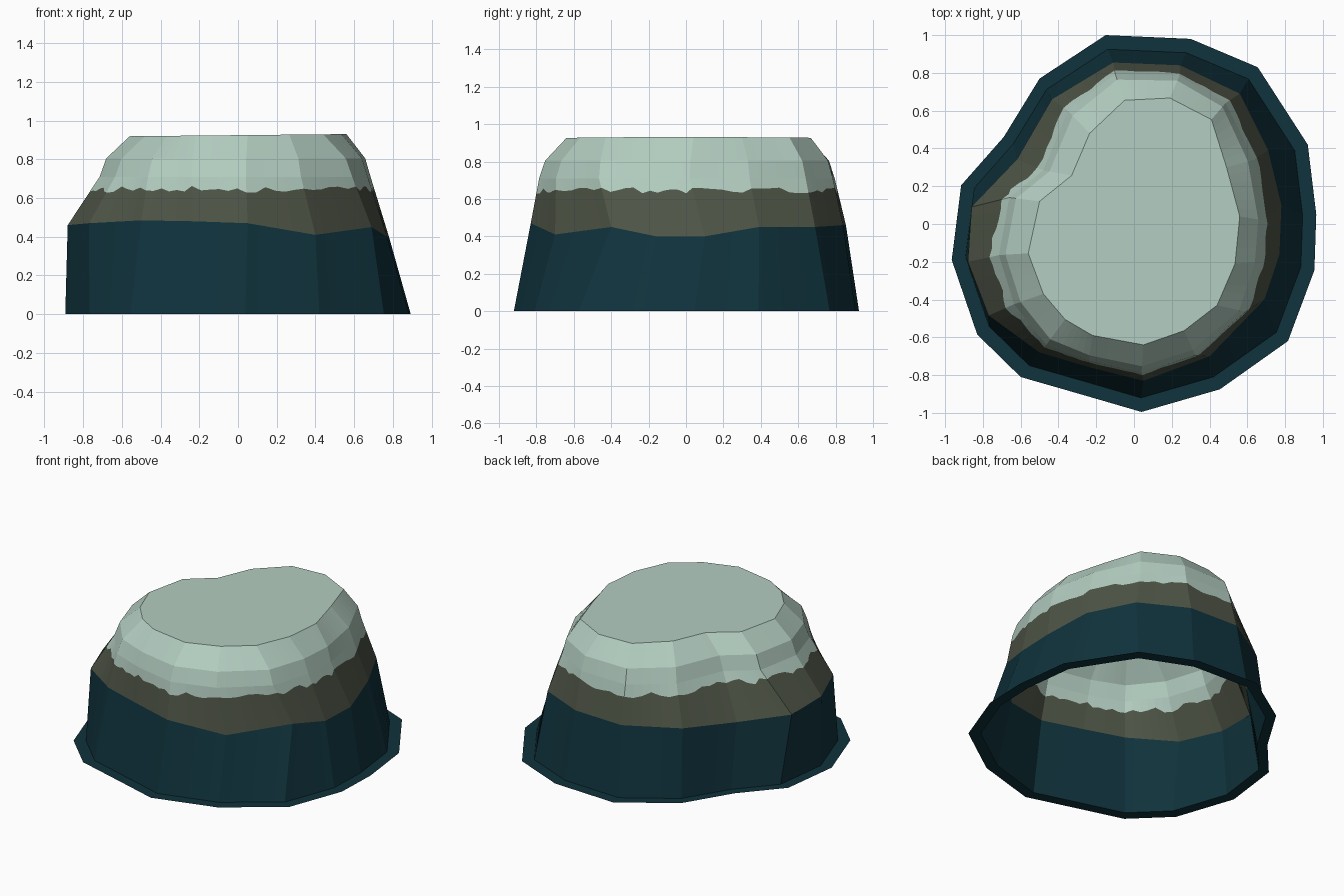
import bpy, bmesh, random
from mathutils import Vector

if "Cube" in bpy.data.objects:
    bpy.data.objects.remove(bpy.data.objects["Cube"])

random.seed(4)
SUB = 6  # columns per outline side

# Outlines seen from above, clockwise from the back
FOOT = [(-.15, 1), (.30, .98), (.655, .83), (.92, .42), (.965, .05), (.955, -.245),
        (.815, -.62), (.455, -.875), (.04, -.995), (-.28, -.902), (-.60, -.81),
        (-.83, -.585), (-.965, -.19), (-.915, .205), (-.69, .46), (-.50, .77)]
WAIST = [(-.11, .855), (.245, .84), (.56, .69), (.71, .39), (.78, .1), (.77, -.16),
         (.69, -.40), (.40, -.70), (.05, -.83), (-.23, -.76), (-.50, -.68),
         (-.77, -.485), (-.88, -.2), (-.86, .09), (-.62, .34), (-.435, .66)]
SHOULDER = [(-.10, .795), (.24, .785), (.485, .64), (.635, .34), (.685, .02), (.67, -.2),
            (.59, -.465), (.325, -.695), (.04, -.785), (-.24, -.725), (-.465, -.64),
            (-.635, -.425), (-.715, -.165), (-.66, .14), (-.48, .285), (-.35, .60)]
TOP = [(-.05, .655), (.19, .667), (.41, .553), (.49, .30), (.56, .04), (.535, -.21),
       (.44, -.43), (.265, -.565), (.05, -.64), (-.22, -.59), (-.365, -.505),
       (-.48, -.37), (-.56, -.155), (-.50, .12), (-.33, .257), (-.235, .48)]
WAIST_Z = [.46, .46, .45, .45, .40, .40, .45, .41, .47, .48, .485, .47, .46, .44, .42, .45]


def material(name, rgb):
    m = bpy.data.materials.new(name)
    m.diffuse_color = (*rgb, 1)
    m.use_nodes = True
    m.node_tree.nodes["Principled BSDF"].inputs["Base Color"].default_value = m.diffuse_color
    return m


def dense(ring):
    """Split every side of a ring into SUB straight pieces."""
    return [ring[i].lerp(ring[(i + 1) % len(ring)], k / SUB)
            for i in range(len(ring)) for k in range(SUB)]


def add_object(name, rings, mats, bands, cap=False):
    """Bridge rings upward, one material index per band."""
    bm = bmesh.new()
    loops = [[bm.verts.new(p) for p in r] for r in rings]
    n = len(loops[0])
    for a, b, mi in zip(loops, loops[1:], bands):
        for i in range(n):
            j = (i + 1) % n
            f = bm.faces.new((a[j], a[i], b[i], b[j]))
            f.material_index = mi
    if cap:
        f = bm.faces.new(list(reversed(loops[-1])))
        f.material_index = bands[-1]
    bm.normal_update()
    mesh = bpy.data.meshes.new(name)
    bm.to_mesh(mesh)
    bm.free()
    for m in mats:
        mesh.materials.append(m)
    ob = bpy.data.objects.new(name, mesh)
    bpy.context.collection.objects.link(ob)
    return ob


teal = material("deep_teal", (.005, .032, .045))
olive = material("olive_brown", (.077, .090, .062))
pale = material("pale_sage", (.45, .61, .53))

foot = [Vector((x, y, 0)) for x, y in FOOT]
wall_foot = [p * .925 for p in foot]
waist = [Vector((x, y, z)) for (x, y), z in zip(WAIST, WAIST_Z)]
shoulder = [Vector((x, y, .71)) for x, y in SHOULDER]
top = [Vector((x, y, .925 + .01 * x)) for x, y in TOP]
brow = []
for t, s in zip(top, shoulder):
    b = t.lerp(s, .78)
    b.z = .805
    brow.append(b)

# Ragged colour edge lying on the slope between waist and shoulder
low, high = dense(waist), dense(shoulder)
ragged = []
for a, b in zip(low, high):
    z = .645 + random.uniform(-.018, .018)
    ragged.append(a.lerp(b, (z - a.z) / (b.z - a.z)))

# Rock shell: dark foot, olive band, pale crown, open underneath
add_object("rock_shell",
           [dense(wall_foot), low, ragged, high, dense(brow), dense(top)],
           [teal, olive, pale], [0, 1, 2, 2, 2], cap=True)

# Flat skirt around the foot
add_object("base_skirt", [foot, wall_foot], [teal], [0])
